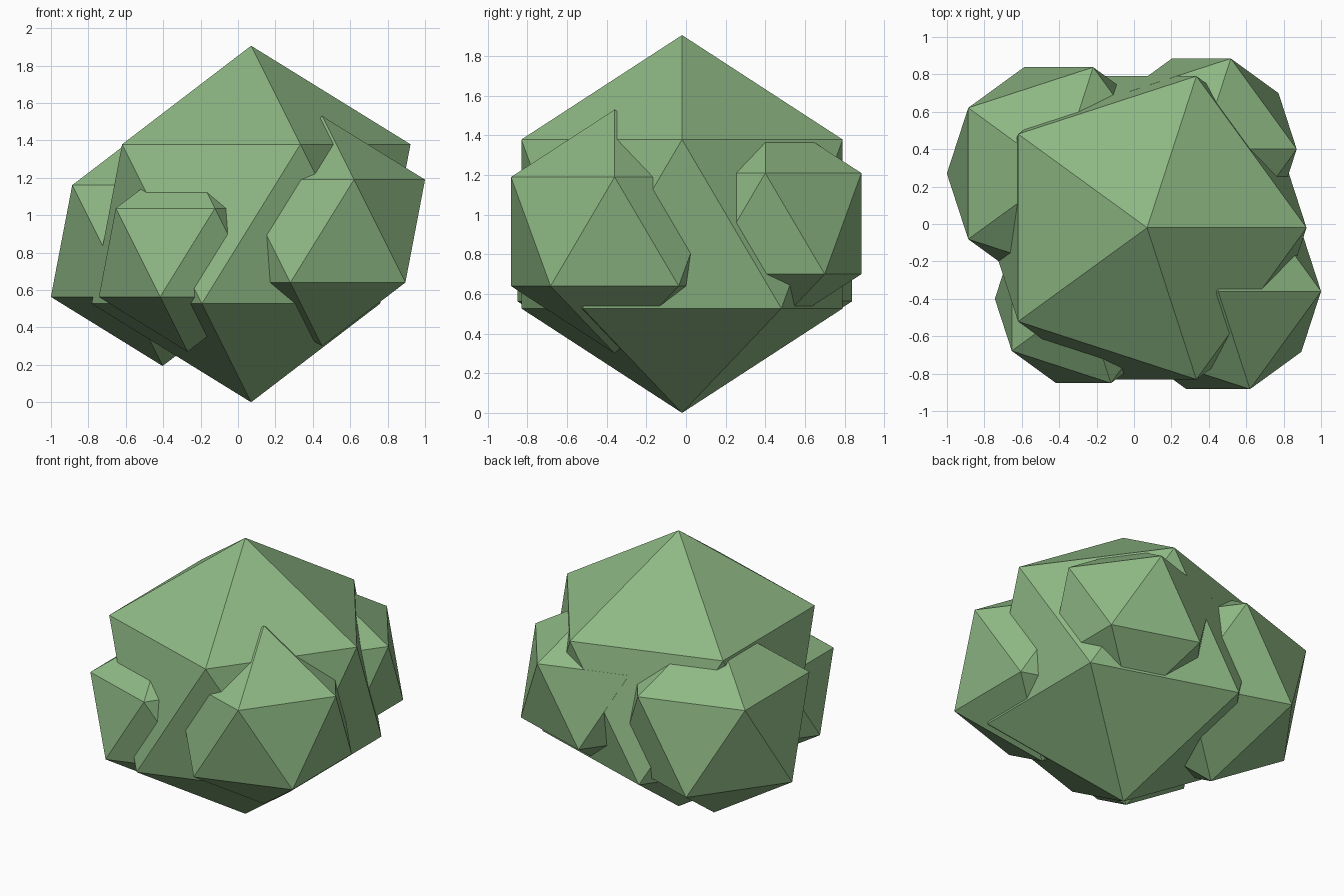
import bpy

if "Cube" in bpy.data.objects:
    bpy.data.objects.remove(bpy.data.objects["Cube"])

# Leaf colour
leaf = bpy.data.materials.new("leaf_green")
leaf.diffuse_color = (0.27, 0.48, 0.23, 1.0)
leaf.use_nodes = True
leaf.node_tree.nodes["Principled BSDF"].inputs["Base Color"].default_value = leaf.diffuse_color


def clump(name, radius, centre):
    """One faceted 20-sided foliage clump."""
    bpy.ops.mesh.primitive_ico_sphere_add(subdivisions=1, radius=radius, location=centre)
    ob = bpy.context.object
    ob.name = name
    ob.data.materials.append(leaf)
    bpy.ops.object.shade_flat()


# Large central clump resting on the ground, four smaller ones around it
clump("bush_core", 0.953, (0.07, -0.02, 0.953))
clump("clump_front_right", 0.615, (0.45, -0.36, 0.915))
clump("clump_front_left", 0.53, (-0.27, -0.40, 0.80))
clump("clump_back_left", 0.668, (-0.403, 0.27, 0.862))
clump("clump_back_right", 0.57, (0.36, 0.40, 0.955))
